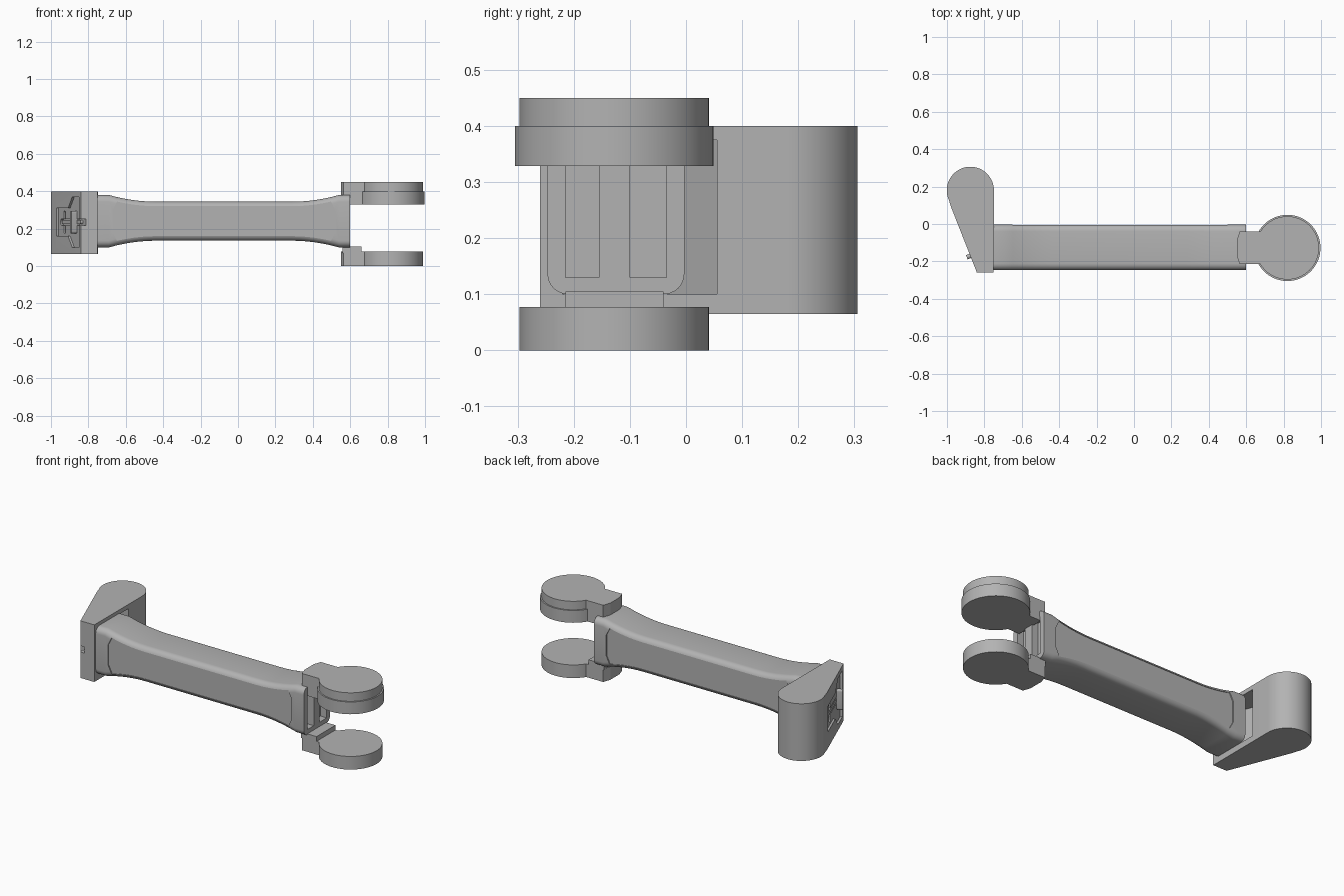
import bpy, bmesh, math
from mathutils import Matrix, Vector

cube = bpy.data.objects.get("Cube")
if cube:
    bpy.data.objects.remove(cube)

grey = bpy.data.materials.new("machined_grey")
grey.use_nodes = True
COLOR = (0.45, 0.45, 0.45, 1)
grey.diffuse_color = COLOR
grey.node_tree.nodes["Principled BSDF"].inputs["Base Color"].default_value = COLOR


def finish(name, bm):
    bmesh.ops.recalc_face_normals(bm, faces=bm.faces[:])
    mesh = bpy.data.meshes.new(name)
    bm.to_mesh(mesh)
    bm.free()
    mesh.materials.append(grey)
    ob = bpy.data.objects.new(name, mesh)
    bpy.context.scene.collection.objects.link(ob)
    return ob


def loft(name, rings):
    """Skin a list of equal-length point rings and cap both ends."""
    bm = bmesh.new()
    rows = [[bm.verts.new(p) for p in ring] for ring in rings]
    n = len(rows[0])
    for a, b in zip(rows, rows[1:]):
        for i in range(n):
            j = (i + 1) % n
            bm.faces.new((a[i], a[j], b[j], b[i]))
    bm.faces.new(rows[0])
    bm.faces.new(rows[-1][::-1])
    return finish(name, bm)


def prism(name, pts, lo, hi, frame=Matrix()):
    """Extrude a flat outline from lo to hi along the frame's z axis."""
    return loft(name, [[frame @ Vector((x, y, h)) for x, y in pts] for h in (lo, hi)])


def box(name, x0, x1, y0, y1, z0, z1):
    return prism(name, [(x0, y0), (x1, y0), (x1, y1), (x0, y1)], z0, z1)


def arc(cx, cy, r, a0, a1, n):
    return [(cx + r * math.cos(math.radians(a0 + (a1 - a0) * i / n)),
             cy + r * math.sin(math.radians(a0 + (a1 - a0) * i / n))) for i in range(n + 1)]


def rounded(x0, x1, y0, y1, r, n=6):
    return (arc(x1 - r, y1 - r, r, 0, 90, n) + arc(x0 + r, y1 - r, r, 90, 180, n)
            + arc(x0 + r, y0 + r, r, 180, 270, n) + arc(x1 - r, y0 + r, r, 270, 360, n))


def combine(ob, tool, operation="DIFFERENCE"):
    mod = ob.modifiers.new("combine", "BOOLEAN")
    mod.operation, mod.object, mod.solver = operation, tool, "EXACT"
    bpy.context.view_layer.objects.active = ob
    bpy.ops.object.modifier_apply(modifier=mod.name)
    bpy.data.objects.remove(tool)


def smooth(ob):
    bpy.ops.object.select_all(action="DESELECT")
    ob.select_set(True)
    bpy.context.view_layer.objects.active = ob
    bpy.ops.object.shade_smooth_by_angle(angle=math.radians(32))


# Beam: rounded section that flares in height at both ends
MID_X, HALF_LEN, MID_Y, MID_Z = -0.075, 0.675, -0.125, 0.24


def half_height(u):
    s = min(max((abs(u) - 0.36) / 0.255, 0), 1)
    return 0.104 + 0.036 * s * s


stations = [0.36 + 0.0425 * i for i in range(7)] + [HALF_LEN]
stations = [-u for u in reversed(stations)] + stations
rings = []
for u in stations:
    h = half_height(u)
    rings.append([(MID_X + u, y, z) for y, z in
                  rounded(MID_Y - 0.122, MID_Y + 0.122, MID_Z - h, MID_Z + h, 0.036)])
beam = loft("beam", rings)

# Shallow side panels following the flare
edge = [u for u in stations if abs(u) < 0.58]
top = [(-0.595, 0.06)] + [(u, half_height(u) - 0.024) for u in edge] + [(0.595, 0.06)]
outline = top + [(u, -h) for u, h in reversed(top)]
for side in (-1, 1):
    face_y = MID_Y + side * 0.122
    frame = Matrix.Translation((MID_X, face_y, MID_Z)) @ Matrix.Rotation(math.pi / 2, 4, "X")
    combine(beam, prism("panel_cutter", outline, -0.006, 0.006, frame))

# Open end of the beam with a central rib
combine(beam, box("end_cutter", 0.56, 0.62, -0.215, -0.155, 0.13, 0.35))
combine(beam, box("end_cutter", 0.56, 0.62, -0.10, -0.035, 0.13, 0.35))
smooth(beam)

# Fork: two round pads on necks that clasp the beam end
PAD = (0.82, -0.128)
neck = [(0.565, -0.215), (0.72, -0.215), (0.72, -0.04),
        (0.565, -0.04), (0.55, -0.085), (0.55, -0.17)]


def pad(name, z0, z1, r):
    ob = prism(name, arc(*PAD, r, 0, 354.375, 63), z0, z1)
    smooth(ob)


pad("upper_pad", 0.40, 0.45, 0.169)
pad("upper_pad_rim", 0.328, 0.40, 0.177)
pad("lower_pad", 0, 0.077, 0.169)
prism("upper_neck", neck, 0.375, 0.45)
box("upper_neck_step", 0.59, 0.67, -0.215, -0.04, 0.328, 0.38)
prism("lower_neck", neck, 0, 0.077)
box("lower_neck_step", 0.56, 0.66, -0.215, -0.04, 0.07, 0.105)

# Bracket: round column blending into a tapered foot
body = arc(-0.875, 0.18, 0.126, 0, 205, 40) + [(-0.978, 0.09), (-0.84, -0.26), (-0.75, -0.26)]
bracket = prism("bracket", body, 0.065, 0.40)

# Hollow between the top and bottom plates, open towards the beam
pocket = [(-0.73, -0.22), (-0.73, 0.05), (-0.77, 0.06), (-0.925, 0.06), (-0.815, -0.22)]
combine(bracket, prism("pocket_cutter", pocket, 0.10, 0.375))

# Recess and slots on the sloping outer wall
start, end = Vector((-0.978, 0.09, 0.235)), Vector((-0.84, -0.26, 0.235))
along = (end - start).normalized()
up = Vector((0, 0, 1))
out = along.cross(up)
if out.x > 0:
    out = -out
wall = Matrix((along, up, out)).transposed().to_4x4()
wall.translation = start
recess = [(0.02, -0.075), (0.19, -0.075), (0.25, -0.135), (0.35, -0.135)]
recess += [(s, -z) for s, z in reversed(recess)]
combine(bracket, prism("recess_cutter", recess, -0.012, 0.02, wall))
slots = [rounded(0.05, 0.40, -0.018, 0.018, 0.017)]
slots += [rounded(s - 0.012, s + 0.012, -0.06, 0.06, 0.011) for s in (0.11, 0.28)]
for slot in slots:
    combine(bracket, prism("slot_cutter", slot, -0.026, 0.02, wall))
smooth(bracket)

# Latch bar lying in the long slot
bar = prism("latch_bar", rounded(0.07, 0.34, -0.011, 0.011, 0.01), -0.03, -0.012, wall)
smooth(bar)
